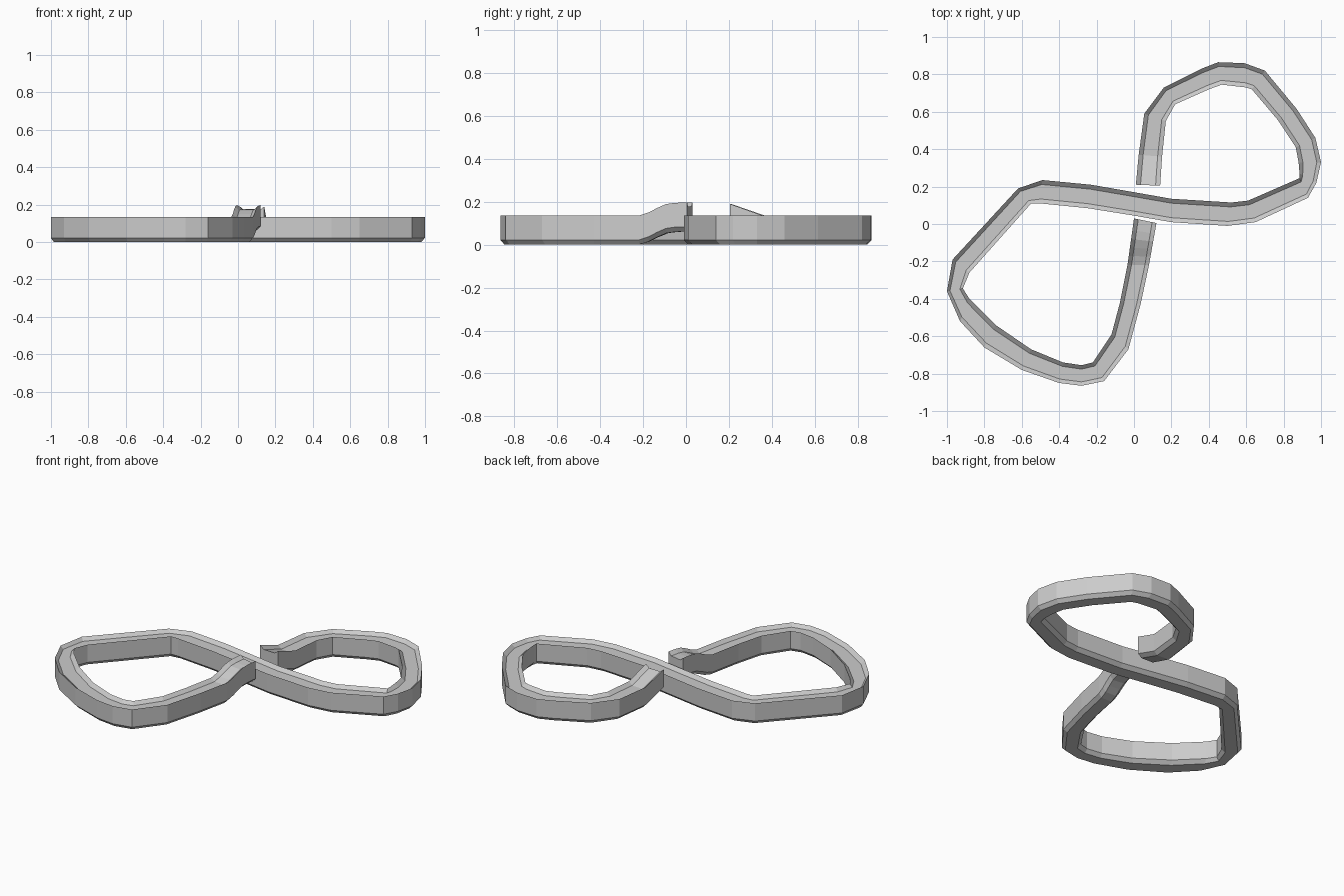
import bpy, bmesh
from mathutils import Vector

# Matching left / right edge points of the ribbon, in travel order
UPPER_LOOP = [
    (0.01, 0.21, 0.14, 0.205), (0.025, 0.37, 0.15, 0.36), (0.055, 0.59, 0.17, 0.55),
    (0.16, 0.73, 0.22, 0.64), (0.36, 0.83, 0.40, 0.72), (0.45, 0.865, 0.47, 0.745),
    (0.59, 0.86, 0.60, 0.73), (0.70, 0.82, 0.63, 0.72), (0.87, 0.615, 0.77, 0.555),
    (0.97, 0.46, 0.865, 0.41), (1.0, 0.33, 0.88, 0.33), (0.975, 0.22, 0.885, 0.27),
    (0.93, 0.14, 0.885, 0.245), (0.65, 0.01, 0.61, 0.125), (0.50, -0.01, 0.52, 0.115),
    (0.20, 0.01, 0.20, 0.135), (0.0, 0.045, 0.0, 0.17)]
LOWER_LOOP = [
    (-0.25, 0.085, -0.23, 0.21), (-0.50, 0.11, -0.49, 0.235), (-0.55, 0.11, -0.62, 0.19),
    (-0.88, -0.26, -0.97, -0.19), (-0.915, -0.345, -1.0, -0.36), (-0.88, -0.40, -0.93, -0.52),
    (-0.74, -0.54, -0.80, -0.66), (-0.55, -0.67, -0.60, -0.78), (-0.38, -0.74, -0.40, -0.85),
    (-0.28, -0.755, -0.28, -0.865), (-0.22, -0.74, -0.16, -0.84), (-0.12, -0.59, -0.03, -0.67),
    (-0.075, -0.42, 0.035, -0.43)]

# Cross-section: (fraction across, height) with bevelled base and recessed top
PROFILE = [(0.18, 0), (0.82, 0), (1, 0.022), (1, 0.135),
           (0.81, 0.115), (0.19, 0.115), (0, 0.135), (0, 0.022)]

# Ribbon stations, each with a lift; the two free ends ramp upward
stations = [(Vector(p[:2]), Vector(p[2:]), 0.0) for p in UPPER_LOOP + LOWER_LOOP]
stations[0] = (*stations[0][:2], 0.055)
tail_l = Vector((-0.035, -0.22)), Vector((0.0, 0.03))
tail_r = Vector((0.08, -0.22)), Vector((0.12, 0.005))
for t, lift in [(0, 0), (0.2, 0.015), (0.38, 0.036), (0.56, 0.054), (0.75, 0.06), (1, 0.062)]:
    stations.append((tail_l[0].lerp(tail_l[1], t), tail_r[0].lerp(tail_r[1], t), lift))


def loft(name, stations, profile):
    bm = bmesh.new()
    rings = []
    for left, right, lift in stations:
        rings.append([bm.verts.new((*left.lerp(right, u), z + lift)) for u, z in profile])
    n = len(profile)
    for a, b in zip(rings, rings[1:]):
        for i in range(n):
            j = (i + 1) % n
            bm.faces.new((a[i], a[j], b[j], b[i]))
    bm.faces.new(rings[0][::-1])
    bm.faces.new(rings[-1])
    bmesh.ops.recalc_face_normals(bm, faces=bm.faces)
    mesh = bpy.data.meshes.new(name)
    bm.to_mesh(mesh)
    bm.free()
    obj = bpy.data.objects.new(name, mesh)
    bpy.context.collection.objects.link(obj)
    return obj


# Figure-eight band
loft("figure_eight_band", stations, PROFILE)
